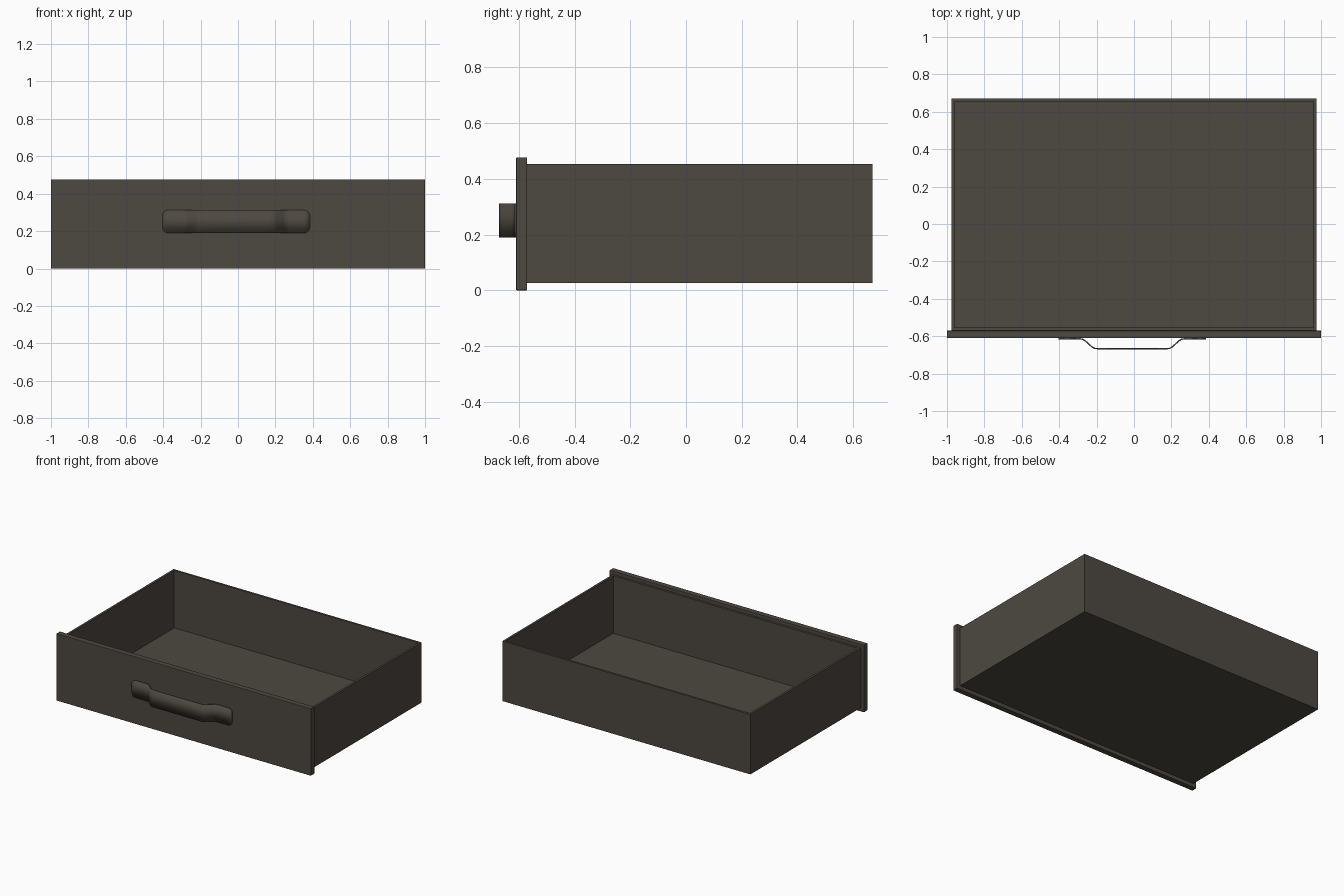
import bpy, bmesh, math

if "Cube" in bpy.data.objects:
    bpy.data.objects.remove(bpy.data.objects["Cube"])

mat = bpy.data.materials.new("dark_brown")
mat.diffuse_color = (0.075, 0.065, 0.052, 1)
mat.use_nodes = True
mat.node_tree.nodes["Principled BSDF"].inputs["Base Color"].default_value = mat.diffuse_color


def add_object(name, bm):
    bmesh.ops.recalc_face_normals(bm, faces=bm.faces)
    mesh = bpy.data.meshes.new(name)
    bm.to_mesh(mesh)
    bm.free()
    obj = bpy.data.objects.new(name, mesh)
    bpy.context.collection.objects.link(obj)
    mesh.materials.append(mat)
    return obj


def box(lo, hi):
    bm = bmesh.new()
    bmesh.ops.create_cube(bm, size=1)
    for v in bm.verts:
        v.co = [(a + b) / 2 + c * (b - a) for a, b, c in zip(lo, hi, v.co)]
    return bm


# Front panel with a very fine edge bevel
panel = add_object("front_panel", box((-1, -0.61, 0), (1, -0.57, 0.477)))
bevel = panel.modifiers.new("edge", 'BEVEL')
bevel.width = 0.003
bevel.segments = 2

# Open tray: inset the top face, then push it down to the floor
wall, floor_z = 0.022, 0.045
bm = box((-0.975, -0.57, 0.027), (0.975, 0.67, 0.453))
bm.normal_update()
top = max(bm.faces, key=lambda f: f.calc_center_median().z)
bmesh.ops.inset_region(bm, faces=[top], thickness=wall)
inner = bmesh.ops.extrude_discrete_faces(bm, faces=[top])["faces"][0]
for v in inner.verts:
    v.co.z = floor_z
add_object("drawer_tray", bm)

# Handle: bent strip with rounded tab ends, as (x, y, half height) stations
half, radius, centre_x, centre_z = 0.061, 0.03, -0.01, 0.251
tab_y, grip_y = -0.613, -0.667
right = [(0.18, grip_y, half), (0.2, grip_y + 0.002, half),
         (0.215, grip_y + 0.01, half), (0.25, tab_y - 0.012, half),
         (0.265, tab_y - 0.003, half), (0.285, tab_y, half)]
for i in range(7):
    a = math.radians(90 - 15 * i)
    right.append((0.394 - radius + radius * math.cos(a), tab_y,
                  half - radius + radius * math.sin(a)))
stations = [(-x, y, h) for x, y, h in reversed(right)] + right

bm = bmesh.new()
rows = [[bm.verts.new((x + centre_x, y, centre_z + s * h)) for s in (-1, 1)]
        for x, y, h in stations]
for a, b in zip(rows, rows[1:]):
    bm.faces.new((a[0], b[0], b[1], a[1]))
handle = add_object("handle", bm)
solid = handle.modifiers.new("thickness", 'SOLIDIFY')
solid.thickness = 0.007
solid.offset = 0
bpy.context.view_layer.objects.active = handle
handle.select_set(True)
bpy.ops.object.shade_smooth_by_angle(angle=math.radians(35))
